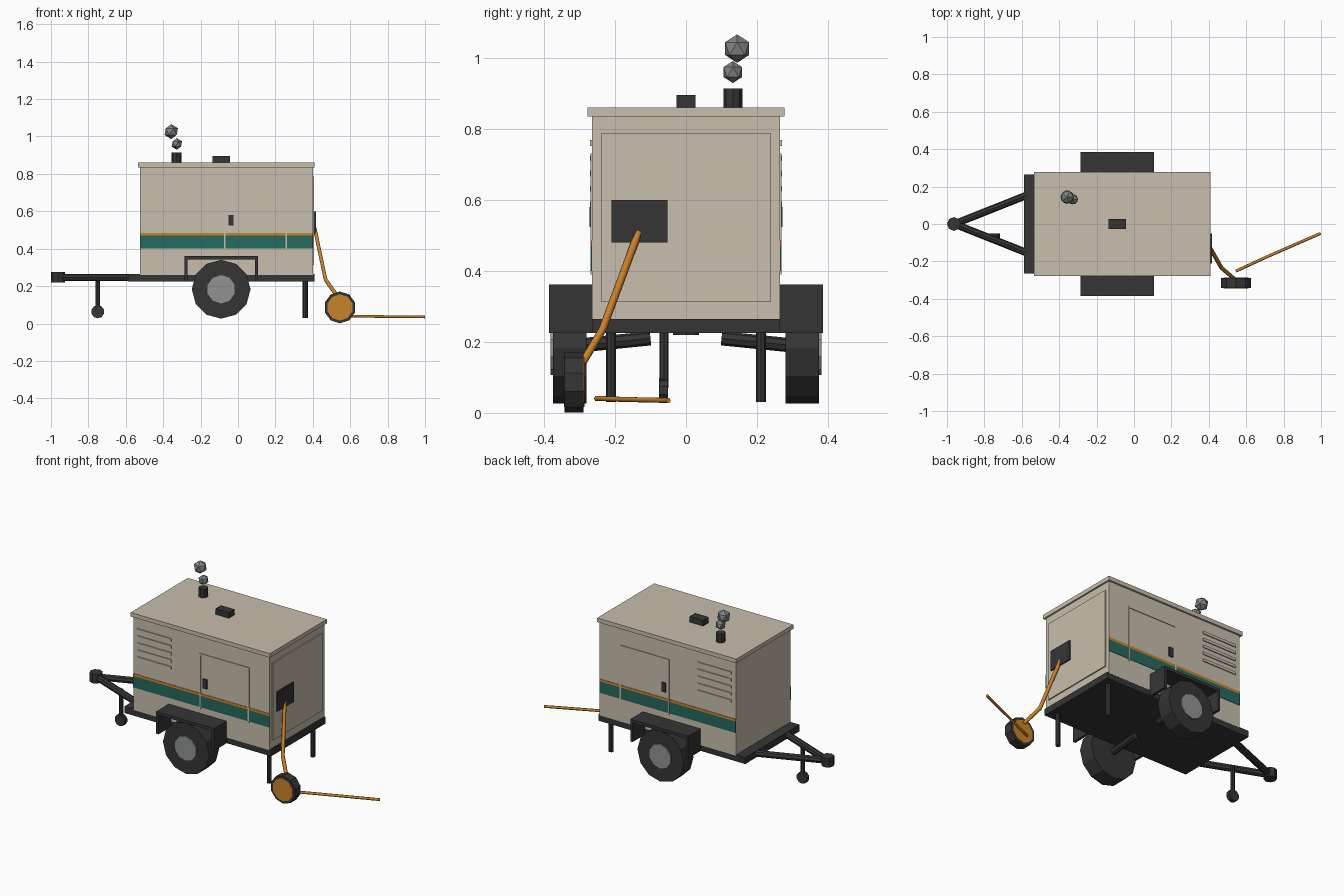
import bpy, math
from mathutils import Vector

if "Cube" in bpy.data.objects:
    bpy.data.objects.remove(bpy.data.objects["Cube"])


def srgb(r, g, b):
    f = lambda c: (c / 255 / 12.92) if c < 10 else ((c / 255 + 0.055) / 1.055) ** 2.4
    return (f(r), f(g), f(b), 1)


def material(name, *rgb):
    m = bpy.data.materials.new(name)
    m.diffuse_color = srgb(*rgb)
    m.use_nodes = True
    m.node_tree.nodes["Principled BSDF"].inputs["Base Color"].default_value = m.diffuse_color
    return m


BEIGE = material("beige_paint", 200, 191, 173)
DARK = material("dark_metal", 53, 53, 53)
TEAL = material("teal_stripe", 38, 106, 96)
ORANGE = material("orange", 200, 130, 42)
HUB = material("hub_grey", 145, 148, 147)
SMOKE = material("smoke_grey", 130, 131, 132)


def finish(name, mat):
    o = bpy.context.object
    o.name = name
    o.data.materials.append(mat)
    return o


def box(name, mat, x, y, z):
    """Box from (min, max) ranges."""
    lo, hi = Vector((x[0], y[0], z[0])), Vector((x[1], y[1], z[1]))
    bpy.ops.mesh.primitive_cube_add(size=1, location=(lo + hi) / 2)
    o = finish(name, mat)
    o.scale = hi - lo
    return o


def rod(name, mat, a, b, r, sides=8):
    """Straight cylinder between two points."""
    a, b = Vector(a), Vector(b)
    bpy.ops.mesh.primitive_cylinder_add(vertices=sides, radius=r, depth=(b - a).length,
                                        location=(a + b) / 2)
    o = finish(name, mat)
    o.rotation_euler = (b - a).to_track_quat('Z', 'Y').to_euler()
    return o


def disc(name, mat, x, y, z, r, sides):
    """Cylinder along y with a vertex at the top."""
    bpy.ops.mesh.primitive_cylinder_add(vertices=sides, radius=r, depth=y[1] - y[0],
                                        location=(x, (y[0] + y[1]) / 2, z),
                                        rotation=(math.pi / 2, 0, 0))
    return finish(name, mat)


def cable(name, points, r):
    cu = bpy.data.curves.new(name, 'CURVE')
    cu.dimensions = '3D'
    cu.bevel_depth, cu.bevel_resolution = r, 1
    cu.use_fill_caps = True
    s = cu.splines.new('POLY')
    s.points.add(len(points) - 1)
    for p, q in zip(s.points, points):
        p.co = (*q, 1)
    cu.materials.append(ORANGE)
    bpy.context.collection.objects.link(bpy.data.objects.new(name, cu))


def sided(s, a, b):
    """y range between a and b on side s."""
    return tuple(sorted((s * a, s * b)))


# Housing, roof and chassis
box("housing", BEIGE, (-0.525, 0.40), (-0.265, 0.265), (0.26, 0.84))
box("roof", BEIGE, (-0.535, 0.41), (-0.277, 0.277), (0.835, 0.86))
box("chassis", DARK, (-0.587, 0.41), (-0.264, 0.264), (0.225, 0.265))
box("lifting_point", DARK, (-0.135, -0.043), (-0.027, 0.027), (0.86, 0.895))

# Exhaust with puffs of smoke
rod("exhaust", DARK, (-0.328, 0.132, 0.85), (-0.328, 0.132, 0.914), 0.027)
for i, (p, r) in enumerate([((-0.327, 0.132, 0.96), 0.031), ((-0.357, 0.144, 1.026), 0.04)]):
    bpy.ops.mesh.primitive_ico_sphere_add(subdivisions=1, radius=r, location=p)
    finish(f"smoke_puff_{i}", SMOKE)

for s, side in ((-1, "front"), (1, "back")):
    # Stripes
    y = sided(s, 0.26, 0.2675)
    box(side + "_teal_stripe", TEAL, (-0.525, 0.40), y, (0.40, 0.47))
    box(side + "_orange_stripe", ORANGE, (-0.525, 0.40), y, (0.47, 0.485))
    # Door frame and handle
    y = sided(s, 0.26, 0.269)
    for x in (-0.07, 0.258):
        box(side + "_door_edge", BEIGE, (x - 0.004, x + 0.004), y, (0.39, 0.73))
    box(side + "_door_top", BEIGE, (-0.074, 0.262), y, (0.72, 0.73))
    box(side + "_door_handle", DARK, (-0.05, -0.023), sided(s, 0.26, 0.272), (0.523, 0.58))
    # Louvers
    for i in range(5):
        z = 0.76 - 0.043 * i
        box(side + "_louver", BEIGE, (-0.495, -0.265), sided(s, 0.26, 0.271), (z - 0.008, z + 0.008))
    # Road wheel
    disc(side + "_tyre", DARK, -0.09, sided(s, 0.28, 0.375), 0.183, 0.157, 12)
    disc(side + "_hub", HUB, -0.09, sided(s, 0.30, 0.382), 0.183, 0.076, 10)
    rod(side + "_axle", DARK, (-0.09, s * 0.1, 0.21), (-0.09, s * 0.3, 0.19), 0.02)
    # Mudguard
    y = sided(s, 0.264, 0.386)
    box(side + "_mudguard_top", DARK, (-0.285, 0.108), y, (0.343, 0.361))
    for x in (-0.285, 0.092):
        box(side + "_mudguard_end", DARK, (x, x + 0.016), y, (0.225, 0.35))
    # Drawbar and rear support leg
    rod(side + "_drawbar", DARK, (-0.57, s * 0.155, 0.246), (-0.96, 0, 0.246), 0.02)
    rod(side + "_support_leg", DARK, (0.36, s * 0.211, 0.03), (0.36, s * 0.211, 0.23), 0.014)

# Hitch and jockey wheel
rod("hitch", DARK, (-0.963, 0, 0.22), (-0.963, 0, 0.275), 0.037)
rod("jockey_post", DARK, (-0.75, -0.062, 0.07), (-0.75, -0.062, 0.25), 0.013)
disc("jockey_wheel", DARK, -0.75, (-0.076, -0.05), 0.063, 0.035, 10)

# End panel and socket box
box("end_panel", BEIGE, (0.39, 0.407), (-0.24, 0.24), (0.313, 0.787))
box("socket_box", DARK, (0.39, 0.416), (-0.21, -0.052), (0.48, 0.60))

# Cable reel and cables
disc("reel", DARK, 0.545, (-0.342, -0.288), 0.086, 0.085, 10)
disc("reel_core", ORANGE, 0.545, (-0.344, -0.286), 0.086, 0.07, 10)
cable("socket_cable", [(0.41, -0.133, 0.51), (0.468, -0.235, 0.235), (0.535, -0.292, 0.14)], 0.011)
cable("ground_cable", [(0.545, -0.252, 0.041), (0.70, -0.18, 0.038), (0.998, -0.05, 0.035)], 0.008)
